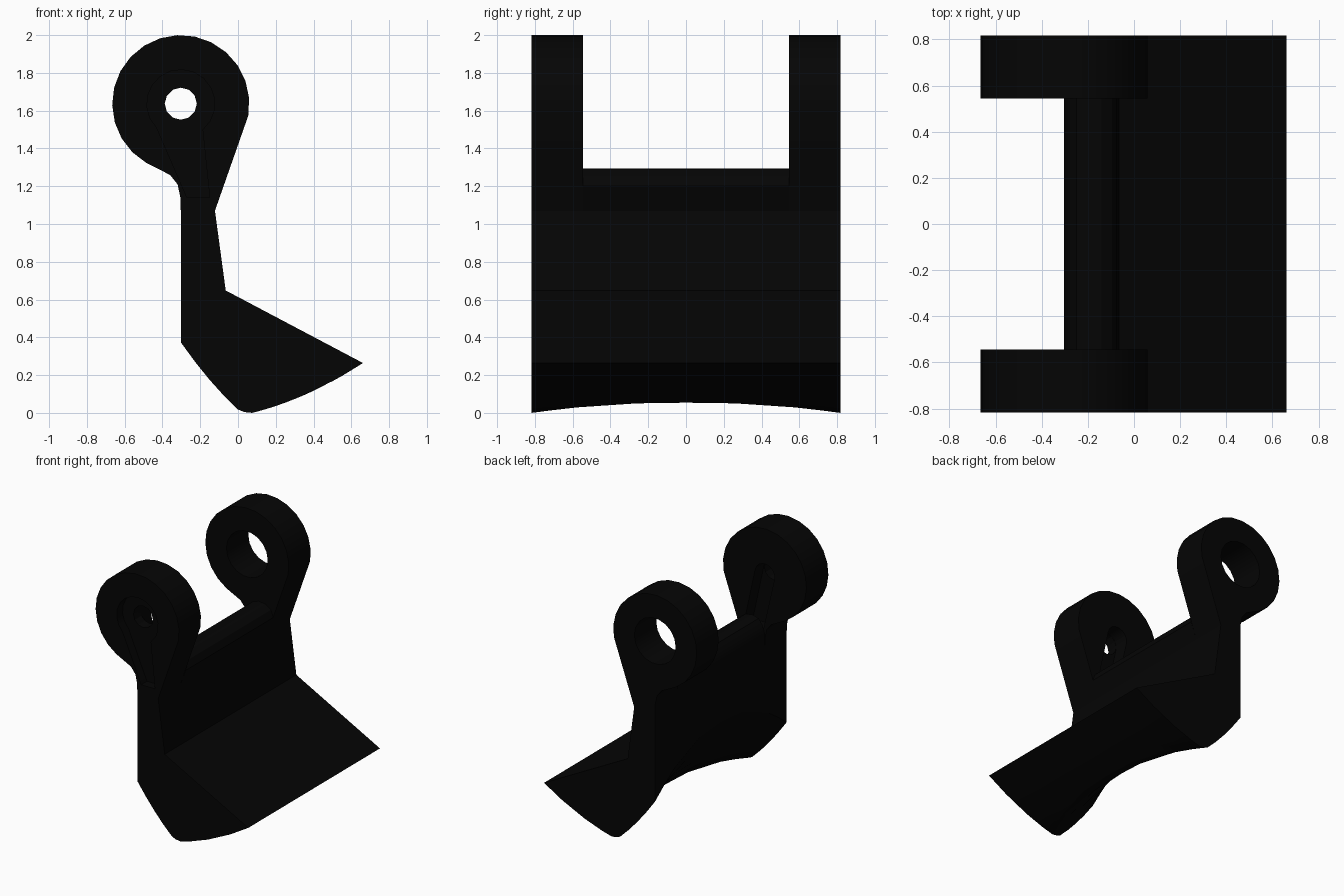
import bpy, bmesh, math

if "Cube" in bpy.data.objects:
    bpy.data.objects.remove(bpy.data.objects["Cube"])

BLACK = bpy.data.materials.new("near_black")
BLACK.diffuse_color = (0.0015, 0.0015, 0.0015, 1)
BLACK.use_nodes = True
BLACK.node_tree.nodes["Principled BSDF"].inputs["Base Color"].default_value = BLACK.diffuse_color
CX, CZ, R, HALF, INNER, NECK = -0.303, 1.637, 0.363, 0.818, 0.545, 1.07


def loft(name, sections, caps=True):
    """Skin a list of equal-length rings of (x, y, z) and cap both ends."""
    bm = bmesh.new()
    rings = [[bm.verts.new(p) for p in s] for s in sections]
    n = len(rings[0])
    for a, b in zip(rings, rings[1:]):
        for i in range(n):
            j = (i + 1) % n
            bm.faces.new((a[i], a[j], b[j], b[i]))
    if caps:
        bm.faces.new(rings[0])
        bm.faces.new(rings[-1])
    bmesh.ops.recalc_face_normals(bm, faces=bm.faces)
    me = bpy.data.meshes.new(name)
    bm.to_mesh(me)
    bm.free()
    me.materials.append(BLACK)
    ob = bpy.data.objects.new(name, me)
    bpy.context.collection.objects.link(ob)
    return ob


def prism(name, profile, y0, y1, caps=True):
    return loft(name, [[(x, y, z) for x, z in profile] for y in (y0, y1)], caps)


def arc(r, a0, a1, n):
    return [(CX + r * math.cos(math.radians(a0 + (a1 - a0) * i / n)),
             CZ + r * math.sin(math.radians(a0 + (a1 - a0) * i / n))) for i in range(n + 1)]


def activate(ob):
    bpy.ops.object.select_all(action='DESELECT')
    bpy.context.view_layer.objects.active = ob
    ob.select_set(True)


def cut(ob, profile, y0, y1):
    cutter = prism("cutter", profile, y0, y1)
    cutter.hide_render = True
    mod = ob.modifiers.new("cut", 'BOOLEAN')
    mod.operation, mod.solver, mod.object = 'DIFFERENCE', 'EXACT', cutter
    activate(ob)
    bpy.ops.object.modifier_apply(modifier=mod.name)
    bpy.data.objects.remove(cutter)


def finish(ob):
    """Open the hidden joint at neck height, then smooth the round parts."""
    bm = bmesh.new()
    bm.from_mesh(ob.data)
    hidden = [f for f in bm.faces if all(abs(v.co.z - NECK) < 1e-4 for v in f.verts)]
    bmesh.ops.delete(bm, geom=hidden, context='FACES')
    bm.to_mesh(ob.data)
    bm.free()
    activate(ob)
    bpy.ops.object.shade_smooth_by_angle(angle=math.radians(25))


# Body: upright plate and wedge shelf, hollowed lengthwise under its back
def body_section(y):
    d = 0.175 * (1 - abs(y / HALF) ** 2.5)
    ridge = 0.075 + d

    def under(x):
        u = x - 0.075
        return 0.25 * u + 0.34 * u * u

    pts = [(-0.303, NECK), (-0.122, NECK), (-0.065, 0.648)]
    for t in (0, 0.27, 0.6, 0.85, 1):
        x = 0.662 + (ridge - 0.662) * t
        pts.append((x, under(x)))
    lift = under(ridge)
    pts.append((0.035 + d, lift + 0.004))
    wmax = 0.323 + d
    for t in (0, 0.25, 0.5, 0.75, 1):
        w = 0.02 + (wmax - 0.02) * t
        z = 0.88 * w + 0.86 * w * w + 1.2 * max(0, w - 0.32) ** 2
        pts.append((0.02 + d - w, z + lift * (1 - t)))
    return [(x, y, z) for x, z in pts]


finish(loft("body", [body_section(HALF * k) for k in (-1, -0.87, -0.7, -0.32, 0, 0.32, 0.7, 0.87, 1)]))

# Rounded rail joining the two ears
finish(prism("rail", [(-0.303, NECK), (-0.303, 1.17), (-0.285, 1.235), (-0.25, 1.28), (-0.2, 1.295),
                      (-0.14, 1.287), (-0.095, 1.255), (-0.075, 1.2), (-0.122, NECK)],
             -INNER, INNER, caps=False))

# Ears: round eye running down into the neck
EAR = arc(R, -10, 240, 17) + [(-0.36, 1.26), (-0.32, 1.21), (-0.305, 1.14),
                              (-0.303, NECK), (-0.122, NECK)]
front_ear = prism("front_ear", EAR, -HALF, -INNER)
back_ear = prism("back_ear", EAR, INNER, HALF)

# Front ear: keyhole recess outside, round-topped slot inside, small bore between
keyhole = arc(0.18, -50, 225, 14) + [(-0.27, 1.14), (-0.15, 1.14)]
slot = arc(0.086, 10, 190, 8) + [(-0.29, 1.2), (-0.12, 1.2)]
cut(front_ear, keyhole, -0.9, -0.745)
cut(front_ear, slot, -0.66, -0.4)
cut(front_ear, arc(0.085, 0, 330, 11), -1, -0.3)
# Back ear: wide bore
cut(back_ear, arc(0.18, 0, 340, 17), 0.3, 1)
finish(front_ear)
finish(back_ear)
